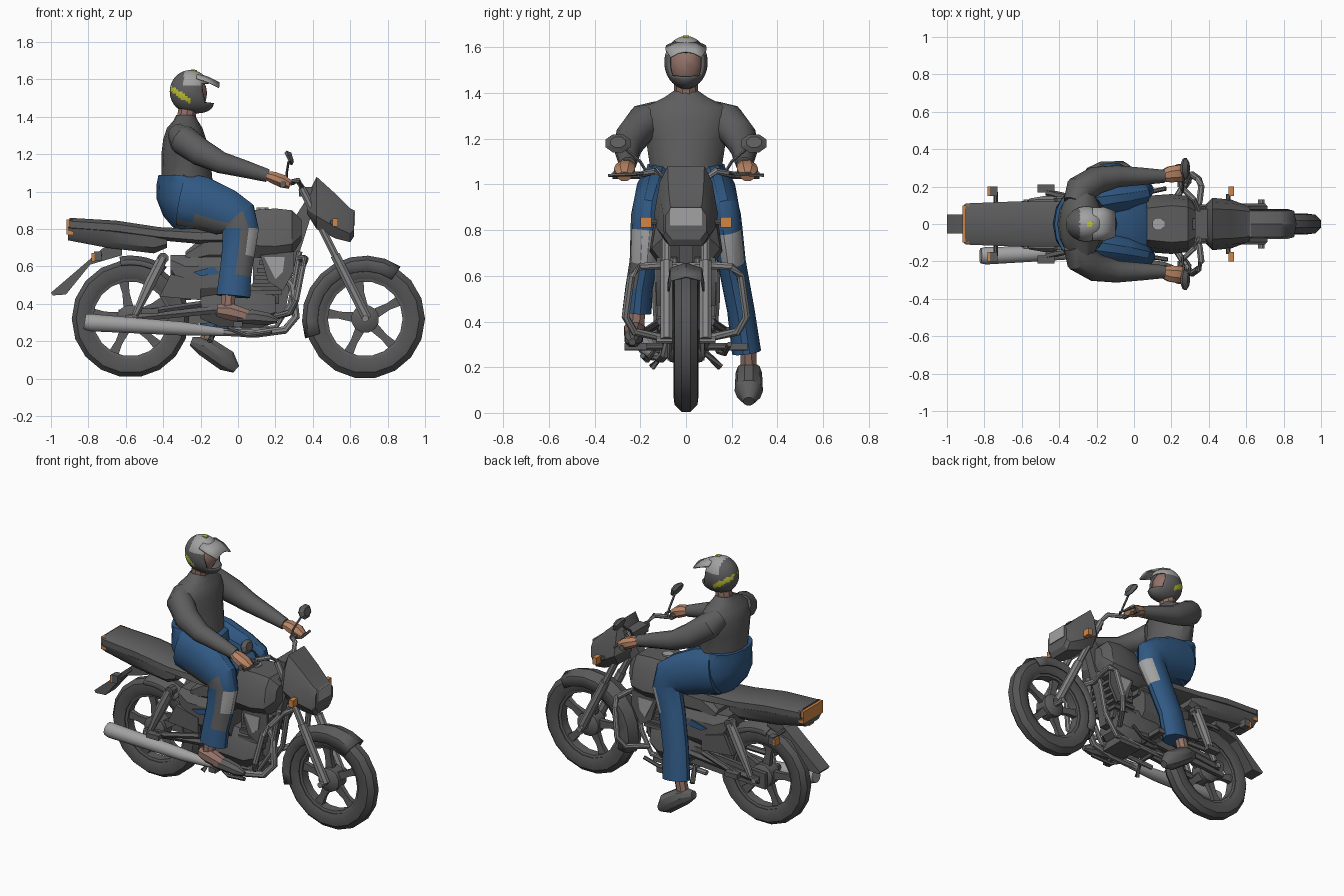
import bpy, bmesh, math
from mathutils import Vector, Matrix

if "Cube" in bpy.data.objects:
    bpy.data.objects.remove(bpy.data.objects["Cube"])
parts = []


def material(name, r, g, b):
    m = bpy.data.materials.new(name)
    m.use_nodes = True
    m.diffuse_color = (r, g, b, 1)
    m.node_tree.nodes["Principled BSDF"].inputs["Base Color"].default_value = (r, g, b, 1)
    return m


BLACK = material("dark grey", .11, .11, .11)
TYRE = material("tyre grey", .09, .09, .09)
METAL = material("steel grey", .24, .24, .24)
LIGHT = material("light grey", .36, .36, .36)
BLUE = material("denim blue", .03, .10, .23)
SKIN = material("skin", .47, .23, .13)
DULL_SKIN = material("dull skin", .29, .17, .14)
ORANGE = material("orange", .65, .24, .06)
YELLOW = material("yellow", .55, .58, .03)


def finish(name, bm, *mats):
    bmesh.ops.recalc_face_normals(bm, faces=bm.faces)
    me = bpy.data.meshes.new(name)
    bm.to_mesh(me)
    bm.free()
    ob = bpy.data.objects.new(name, me)
    bpy.context.collection.objects.link(ob)
    for m in mats:
        me.materials.append(m)
    parts.append(ob)
    return ob


def skin(name, rings, *mats, loop=True, cyclic=False):
    """Bridge equal rings of points into one surface."""
    bm = bmesh.new()
    vs = [[bm.verts.new(p) for p in ring] for ring in rings]
    n = len(vs[0])
    pairs = list(zip(vs, vs[1:])) + ([(vs[-1], vs[0])] if cyclic else [])
    for a, b in pairs:
        for i in range(n if loop else n - 1):
            j = (i + 1) % n
            bm.faces.new((a[i], a[j], b[j], b[i]))
    if loop and not cyclic:
        bm.faces.new(vs[0])
        bm.faces.new(vs[-1])
    return finish(name, bm, *mats)


def tube(name, pts, radii, *mats, n=8, wide=1.0):
    """Tube along a path; wide stretches it in the plane of travel."""
    pts = [Vector(p) for p in pts]
    if not isinstance(radii, (list, tuple)):
        radii = [radii] * len(pts)
    rings = []
    for i, (p, r) in enumerate(zip(pts, radii)):
        t = (pts[min(i + 1, len(pts) - 1)] - pts[max(i - 1, 0)]).normalized()
        ref = Vector((0, 1, 0)) if abs(t.y) < .9 else Vector((1, 0, 0))
        u = t.cross(ref).normalized()
        v = t.cross(u)
        rings.append([p + r * (wide * math.cos(a) * u + math.sin(a) * v)
                      for a in (2 * math.pi * (k + .5) / n for k in range(n))])
    return skin(name, rings, *mats)


def hull(name, rows, *mats):
    """Chamfered body along x; rows are x, low z, high z, low and high half width."""
    rings = []
    for x, z0, z1, wb, wt in rows:
        h = z1 - z0
        half = [(wb * .7, z0), (wb, z0 + .25 * h), (wt, z0 + .75 * h), (wt * .7, z1)]
        rings.append([(x, y, z) for y, z in half] + [(x, -y, z) for y, z in reversed(half)])
    return skin(name, rings, *mats)


def column(name, rows, *mats, n=14):
    """Oval body along z; rows are z, back x, front x, half width."""
    return skin(name, [[((a + b) / 2 + (b - a) / 2 * math.cos(2 * math.pi * k / n),
                         w * math.sin(2 * math.pi * k / n), z) for k in range(n)]
                       for z, a, b, w in rows], *mats)


def plate(name, outline, y0, y1, *mats):
    return skin(name, [[(x, y, z) for x, z in outline] for y in (y0, y1)], *mats)


def box(name, c, s, *mats):
    bm = bmesh.new()
    bmesh.ops.create_cube(bm, size=1, matrix=Matrix.Translation(c) @ Matrix.Diagonal((*s, 1)))
    return finish(name, bm, *mats)


def arc(name, cx, start, end, section, mat, steps):
    """Sweep a (radius, y) section around a wheel axle."""
    full = end - start == 360
    rings = []
    for k in range(steps if full else steps + 1):
        a = math.radians(start + (end - start) * k / steps)
        rings.append([(cx + r * math.cos(a), y, .32 + r * math.sin(a)) for r, y in section])
    return skin(name, rings, mat, loop=full, cyclic=full)


def paint(ob, rule):
    for f in ob.data.polygons:
        f.material_index = rule(f.center, f.normal)


# Wheels
for end, cx, R in (("rear", -.575, .314), ("front", .68, .32)):
    side = [(.215, .04), (.25, .055), (.29, .05), (R, .02)]
    arc(end + "_tyre", cx, 0, 360, side + [(r, -y) for r, y in reversed(side)], TYRE, 18)
    arc(end + "_rim", cx, 0, 360, [(.2, .03), (.22, .035), (.22, -.035), (.2, -.03)], BLACK, 18)
    tube(end + "_hub", [(cx, y, .32) for y in (-.06, -.04, .04, .06)], [.04, .075, .075, .04], BLACK, n=12)
    tube(end + "_axle", [(cx, -.13, .32), (cx, .13, .32)], .018, METAL)
    for k in range(5):
        a = math.radians(100 + 72 * k)
        d = Vector((math.cos(a), 0, math.sin(a)))
        c = Vector((cx, 0, .32))
        tube(f"{end}_spoke_{k}", [c + d * .05, c + d * .14, c + d * .21], [.026, .018, .026], BLACK, n=4, wide=1.5)

# Fenders
for name, cx, a, b, lip in (("front_fender", .68, 56, 198, .255), ("rear_fender", -.575, 55, 100, .29)):
    ob = arc(name, cx, a, b, [(lip, -.08), (.315, -.07), (.338, 0), (.315, .07), (lip, .08)], BLACK, 9)
    ob.modifiers.new("thickness", "SOLIDIFY").thickness = .008
plate("mud_flap", [(-.62, .72), (-.72, .70), (-1, .46), (-.99, .445), (-.92, .45), (-.79, .61), (-.62, .66)],
      -.05, .05, BLACK)

# Seat, tail, tank and body
hull("seat", [(-.9, .79, .86, .11, .11), (-.65, .77, .845, .12, .12), (-.42, .74, .81, .12, .12),
              (-.2, .72, .80, .12, .11), (.06, .72, .82, .11, .09)], BLACK)
hull("tail", [(-.91, .74, .83, .09, .105), (-.7, .70, .82, .10, .115), (-.45, .67, .79, .11, .115),
              (-.38, .70, .78, .10, .10)], BLACK)
hull("seat_frame", [(-.28, .62, .68, .09, .09), (-.16, .62, .78, .1, .1), (.04, .62, .78, .11, .1)], BLACK)
box("tail_lamp", (-.9, 0, .81), (.035, .2, .08), ORANGE)
hull("tank", [(-.02, .66, .84, .12, .09), (.06, .65, .9, .15, .12), (.2, .64, .91, .16, .14),
              (.29, .66, .9, .15, .13), (.34, .74, .85, .10, .09)], BLACK)
tube("fuel_cap", [(.13, 0, .90), (.13, 0, .915)], .035, LIGHT)
hull("side_cover", [(-.36, .56, .66, .10, .10), (-.28, .42, .66, .12, .12), (.02, .44, .66, .13, .13)], BLACK)
hull("engine", [(-.2, .32, .5, .09, .09), (-.1, .28, .52, .12, .1), (.12, .27, .5, .12, .1),
                (.2, .32, .46, .09, .08)], BLACK)
for k in range(5):
    box(f"cylinder_fin_{k}", (.15 + .012 * k, 0, .46 + .04 * k), (.17, .19, .022), BLACK)
hull("cylinder", [(.08, .4, .68, .08, .08), (.22, .4, .68, .08, .08)], BLACK)
plate("frame_spine", [(.2, .7), (.36, .95), (.4, .9), (.29, .55), (.25, .35), (.2, .35)], -.03, .03, BLACK)
tube("engine_cross_bar", [(.0, -.27, .29), (.0, .27, .29)], .018, BLACK)
box("belly_plate", (.1, 0, .255), (.16, .16, .05), BLACK)

# Headlamp cowl
hull("headlamp_cowl", [(.37, .88, .98, .09, .08), (.42, .80, 1.08, .14, .115), (.52, .75, .99, .13, .11),
                       (.60, .73, .91, .10, .10), (.62, .76, .90, .09, .09)], BLACK)
box("headlamp_lens", (.621, 0, .86), (.01, .14, .08), LIGHT)
box("instrument_panel", (.36, 0, 1.0), (.07, .16, .05), BLACK)

# Mirrored bike parts
for s, tag in ((-1, "near"), (1, "far")):
    tube(f"{tag}_fork_tube", [(.34, s * .085, 1.02), (.53, s * .085, .64)], .021, METAL)
    tube(f"{tag}_fork_slider", [(.52, s * .085, .66), (.69, s * .085, .32)], .028, METAL)
    tube(f"{tag}_handlebar", [(.35, 0, 1.01), (.35, s * .07, 1.01), (.32, s * .13, 1.06),
                              (.26, s * .19, 1.045), (.25, s * .22, 1.04)], .015, METAL)
    tube(f"{tag}_grip", [(.25, s * .2, 1.04), (.24, s * .32, 1.04)], .018, BLACK)
    tube(f"{tag}_lever", [(.27, s * .18, 1.05), (.3, s * .22, 1.045), (.28, s * .34, 1.04)], .008, BLACK, n=5)
    tube(f"{tag}_mirror_stalk", [(.26, s * .17, 1.05), (.26, s * .2, 1.1), (.27, s * .27, 1.16)], .007, BLACK, n=5)
    tube(f"{tag}_mirror", [(.265, s * .298, 1.175), (.275, s * .298, 1.18), (.292, s * .298, 1.185)],
         [.052, .06, .035], BLACK, wide=.75)
    box(f"{tag}_front_signal", (.52, s * .175, .835), (.03, .05, .045), ORANGE)
    tube(f"{tag}_front_signal_stem", [(.5, s * .1, .835), (.505, s * .16, .835)], .012, BLACK, n=6)
    box(f"{tag}_rear_signal", (-.775, s * .175, .65), (.015, .05, .045), ORANGE)
    box(f"{tag}_rear_signal_case", (-.75, s * .175, .655), (.04, .05, .05), BLACK)
    tube(f"{tag}_rear_signal_stem", [(-.74, 0, .67), (-.74, s * .17, .655)], .012, BLACK, n=6)
    tube(f"{tag}_shock", [(-.55, s * .12, .34), (-.47, s * .12, .51), (-.40, s * .12, .65)], [.018, .032, .03], METAL)
    tube(f"{tag}_shock_cap", [(-.40, s * .09, .645), (-.40, s * .14, .645)], .03, BLACK)
    tube(f"{tag}_swing_arm", [(-.6, s * .1, .32), (-.1, s * .1, .37)], .024, BLACK, n=6)
    tube(f"{tag}_peg_bracket", [(-.2, s * .11, .4), (-.47, s * .17, .36)], .018, BLACK, n=6)
    box(f"{tag}_rear_peg", (-.47, s * .19, .36), (.09, .045, .03), BLACK)
    box(f"{tag}_front_peg", (.0, s * .22, .29), (.05, .1, .03), BLACK)
    tube(f"{tag}_crash_guard", [(.32, 0, .64), (.35, s * .12, .645), (.36, s * .2, .64), (.345, s * .24, .6),
                                (.31, s * .265, .42), (.28, s * .225, .355), (.2, s * .1, .33)], .018, METAL)
    tube(f"{tag}_down_tube", [(.33, s * .05, .68), (.28, s * .06, .4), (.2, s * .07, .27), (-.2, s * .07, .25)],
         .016, METAL)
    plate(f"{tag}_frame_wedge", [(-.42, .44), (-.36, .56), (-.2, .52), (-.2, .42)], s * .10, s * .125, BLACK)
    plate(f"{tag}_cover_flash", [(-.24, .57), (-.13, .60), (-.1, .56), (-.2, .55)], s * .124, s * .132, BLUE)
    plate(f"{tag}_tank_shroud", [(.12, .66), (.3, .68), (.3, .58), (.24, .47), (.16, .52)], s * .11, s * .13, BLACK)
    plate(f"{tag}_shroud_flash", [(.14, .65), (.25, .65), (.24, .57), (.2, .53), (.17, .59)], s * .128, s * .136, LIGHT)

# Exhaust, chain case, pedals and stand
tube("muffler", [(-.82, -.17, .305), (-.79, -.17, .30), (-.3, -.15, .268), (-.08, -.13, .25)],
     [.042, .048, .038, .022], LIGHT, n=12)
tube("exhaust_pipe", [(-.15, -.135, .253), (.1, -.11, .24), (.25, -.09, .26), (.31, -.07, .33), (.29, -.05, .5),
                      (.22, -.04, .58)], .022, METAL)
plate("chain_case", [(-.64, .27), (-.64, .37), (-.1, .42), (-.1, .3)], .075, .1, BLACK)
tube("brake_pedal", [(-.05, -.14, .27), (.05, -.17, .23), (.18, -.19, .25)], .012, BLACK, n=6)
tube("gear_lever", [(-.05, .14, .27), (.08, .17, .26), (.17, .19, .3)], .012, BLACK, n=6)
tube("centre_stand", [(-.15, -.15, .2), (-.12, -.08, .27), (-.12, .08, .27), (-.15, .15, .2)], .016, BLACK, n=6)

# Rider's body
column("jacket", [(.98, -.41, -.13, .155), (1.1, -.41, -.14, .165), (1.2, -.41, -.16, .18), (1.28, -.40, -.17, .205),
                  (1.34, -.38, -.19, .185), (1.38, -.345, -.215, .10), (1.41, -.33, -.23, .055)], BLACK)
column("trouser_seat", [(.8, -.34, -.12, .14), (.87, -.4, -.08, .19), (.96, -.435, -.08, .205),
                        (1.04, -.435, -.11, .185), (1.09, -.425, -.22, .172)], BLUE)
hull("trouser_lap", [(-.25, .82, 1.02, .18, .18), (-.1, .81, .99, .2, .2), (.03, .81, .935, .2, .2),
                     (.07, .82, .905, .18, .2)], BLUE)
tube("neck", [(-.28, 0, 1.37), (-.265, 0, 1.47)], .052, DULL_SKIN, n=10)

# Arms and hands
for s, tag in ((-1, "near"), (1, "far")):
    tube(f"{tag}_sleeve", [(-.32, s * .11, 1.31), (-.29, s * .18, 1.275), (-.2, s * .235, 1.21),
                           (-.09, s * .255, 1.155), (.04, s * .255, 1.12), (.16, s * .255, 1.085)],
         [.06, .082, .075, .06, .048, .036], BLACK, n=12)
    tube(f"{tag}_hand", [(.14, s * .255, 1.09), (.19, s * .265, 1.075), (.24, s * .27, 1.055), (.28, s * .27, 1.035)],
         [.028, .046, .05, .032], SKIN, n=8, wide=.75)

# Legs: one rests on the peg, the other reaches for the ground
legs = {"resting": (-1, [(.015, .175, .8), (.0, .185, .66), (-.015, .205, .55), (-.025, .215, .44)]),
        "standing": (1, [(.01, .18, .8), (-.04, .2, .66), (-.095, .24, .45), (-.115, .265, .265)])}
for tag, (s, shin) in legs.items():
    path = [(-.3, .11, .96), (-.2, .125, .94), (-.07, .145, .89), (.0, .165, .855)] + shin
    leg = tube(f"{tag}_trouser_leg", [(x, s * y, z) for x, y, z in path],
               [.1, .1, .09, .078, .068, .062, .06, .064], BLUE, LIGHT, BLACK, n=14, wide=1.45)
    paint(leg, lambda c, n: 1 if n.x > .45 and .64 < c.z < .8
          else 2 if s < 0 and n.y < -.2 and (.74 < c.z < .85 or n.x > -.1 and .52 < c.z < .85) else 0)
tube("resting_ankle", [(-.05, -.215, .46), (-.055, -.22, .37)], .04, DULL_SKIN)
tube("resting_foot", [(-.11, -.22, .365), (-.05, -.225, .36), (.08, -.23, .325)], [.035, .05, .036], DULL_SKIN)
tube("resting_shoe", [(.0, -.225, .33), (.08, -.23, .33), (.16, -.235, .32), (.21, -.235, .31)],
     [.04, .042, .035, .015], BLACK)
tube("standing_ankle", [(-.14, .27, .32), (-.17, .275, .2)], .038, DULL_SKIN)
tube("standing_shoe", [(-.25, .275, .2), (-.18, .275, .175), (-.06, .275, .095), (-.01, .275, .05)],
     [.025, .058, .062, .025], BLACK, n=10)

# Helmet with an open face, and the head inside
bm = bmesh.new()
bmesh.ops.create_uvsphere(bm, u_segments=12, v_segments=8, radius=1,
                          matrix=Matrix.Translation((-.25, 0, 1.525)) @ Matrix.Diagonal((.085, .078, .1, 1)))
finish("head", bm, DULL_SKIN)
bm = bmesh.new()
bmesh.ops.create_uvsphere(bm, u_segments=48, v_segments=32, radius=1)
hole = [f for f in bm.faces if f.calc_center_median().x > .58 and -.5 < f.calc_center_median().z < .4]
bmesh.ops.delete(bm, geom=hole, context="FACES")
for v in bm.verts:
    jut = max(0, v.co.x) * max(0, -v.co.z)
    v.co = Vector((-.255 + .11 * v.co.x + .07 * jut, .095 * v.co.y, 1.535 + .115 * v.co.z - .02 * jut))
helmet = finish("helmet", bm, BLACK, LIGHT, YELLOW)
paint(helmet, lambda c, n: 2 if -.36 < c.x < -.25 and abs(c.z - 1.555 + .67 * (c.x + .365)) < .016
      else 1 if c.z > 1.57 and c.x > -.29 else 0)
helmet.modifiers.new("thickness", "SOLIDIFY").thickness = .01
skin("helmet_peak", [[(x, w * t, z - .025 * t * t) for t in (-1, -.5, 0, .5, 1)] for x, w, z in
                     ((-.22, .088, 1.635), (-.16, .09, 1.615), (-.10, .07, 1.585))],
     LIGHT, loop=False).modifiers.new("thickness", "SOLIDIFY").thickness = .008
plate("helmet_crest", [(-.25, 1.645), (-.25, 1.653), (-.22, 1.651), (-.22, 1.64)], -.013, .013, YELLOW)

# Soft shading with sharp creases kept
bpy.ops.object.select_all(action="DESELECT")
for ob in parts:
    ob.select_set(True)
bpy.context.view_layer.objects.active = parts[0]
bpy.ops.object.shade_smooth_by_angle(angle=math.radians(32))
